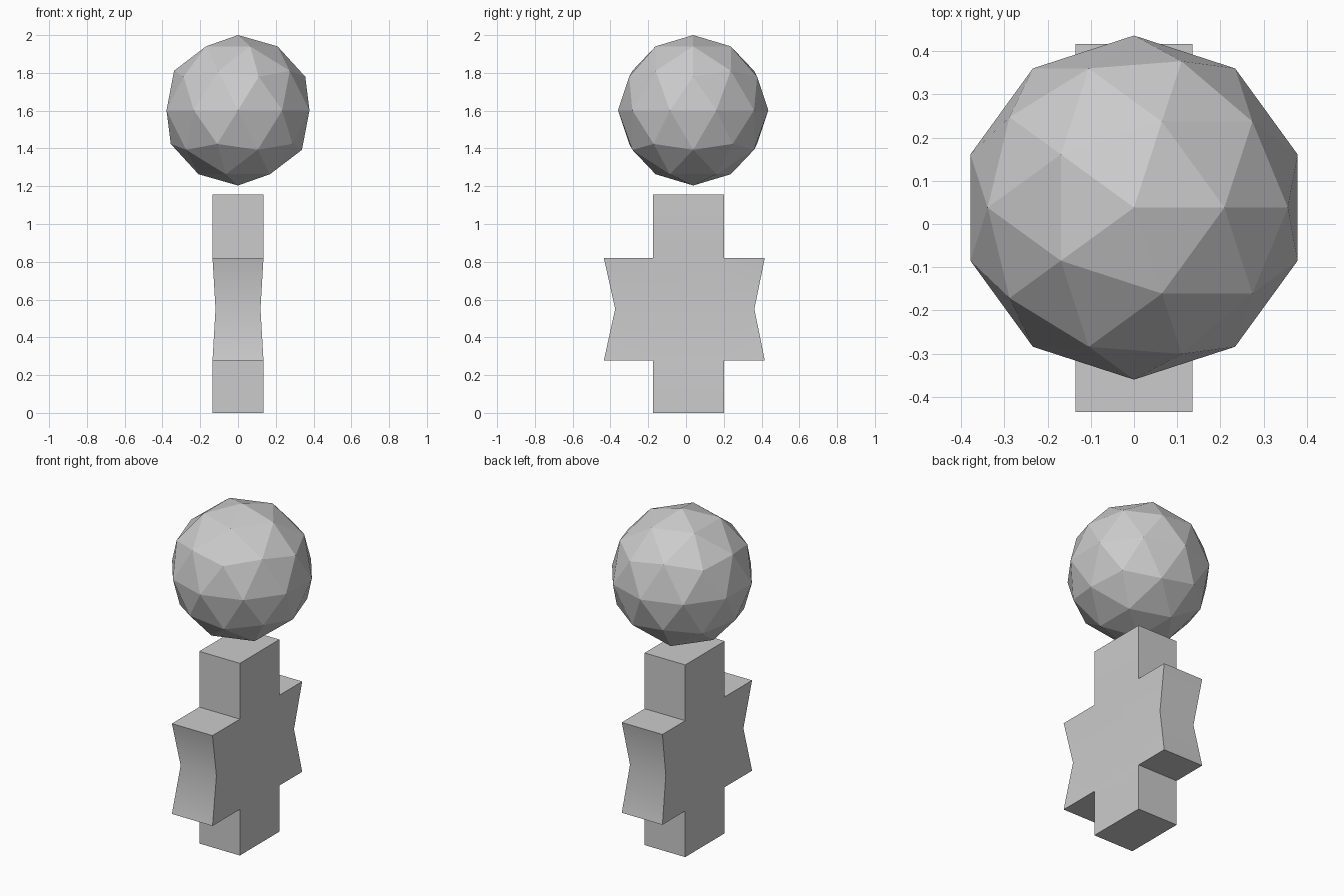
import bpy
import bmesh

cube = bpy.data.objects.get("Cube")
if cube:
    bpy.data.objects.remove(cube, do_unlink=True)

# Single matte grey
grey = bpy.data.materials.new("grey")
grey.use_nodes = True
COLOUR = (0.6, 0.6, 0.6, 1)
grey.diffuse_color = COLOUR
grey.node_tree.nodes["Principled BSDF"].inputs["Base Color"].default_value = COLOUR

# Body: cross-shaped side profile (y, z) with arms notched at the waist
HALF, WAIST = 0.135, 0.119
LOW, MID, HIGH, TOP = 0.277, 0.55, 0.82, 1.155
FRONT, BACK = -0.175, 0.2
TIP_F, TIP_B = -0.435, 0.417
NOTCH_F, NOTCH_B = -0.375, 0.362
panels = [
    [(FRONT, 0), (BACK, 0), (BACK, LOW), (FRONT, LOW)],
    [(TIP_F, LOW), (FRONT, LOW), (BACK, LOW), (TIP_B, LOW), (NOTCH_B, MID), (NOTCH_F, MID)],
    [(NOTCH_F, MID), (NOTCH_B, MID), (TIP_B, HIGH), (BACK, HIGH), (FRONT, HIGH), (TIP_F, HIGH)],
    [(FRONT, HIGH), (BACK, HIGH), (BACK, TOP), (FRONT, TOP)],
]
bm = bmesh.new()
for panel in panels:
    bm.faces.new([bm.verts.new((-HALF, y, z)) for y, z in panel])
bmesh.ops.remove_doubles(bm, verts=bm.verts, dist=0.001)
sides = bmesh.ops.extrude_face_region(bm, geom=bm.faces[:])
for v in sides["geom"]:
    if isinstance(v, bmesh.types.BMVert):
        v.co.x = HALF
for v in bm.verts:
    if abs(v.co.z - MID) < 0.001:
        v.co.x *= WAIST / HALF
bmesh.ops.recalc_face_normals(bm, faces=bm.faces)
mesh = bpy.data.meshes.new("body")
bm.to_mesh(mesh)
bm.free()
body = bpy.data.objects.new("body", mesh)
bpy.context.collection.objects.link(body)
body.data.materials.append(grey)

# Soften only the shallow waist creases
bpy.ops.object.select_all(action="DESELECT")
body.select_set(True)
bpy.context.view_layer.objects.active = body
bpy.ops.object.shade_smooth_by_angle(angle=0.55)

# Floating faceted head
bpy.ops.mesh.primitive_ico_sphere_add(subdivisions=2, radius=0.398, location=(0, 0.038, 1.602))
head = bpy.context.object
head.name = "head"
head.data.materials.append(grey)
